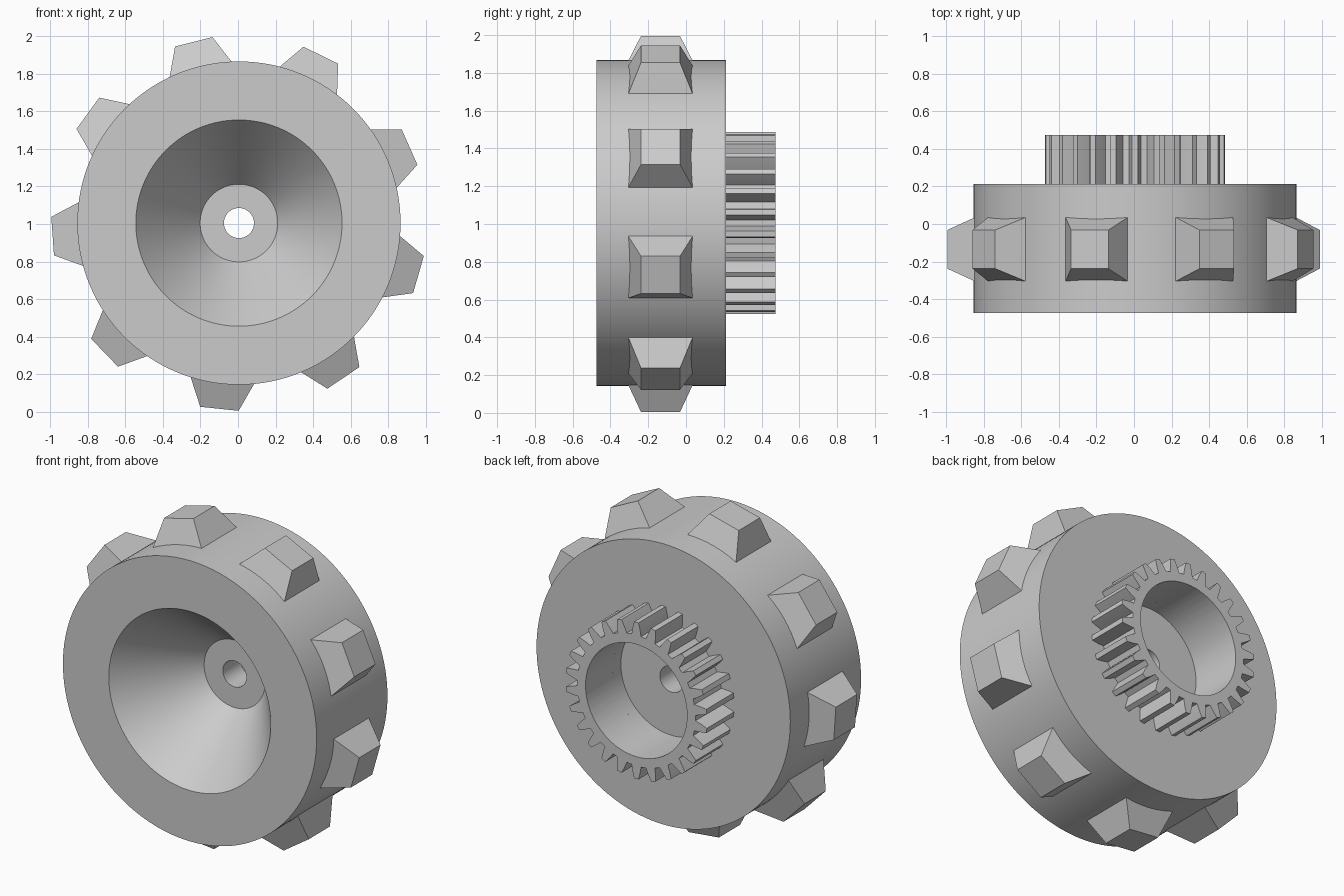
import bpy, bmesh, math
from mathutils import Vector

if "Cube" in bpy.data.objects:
    bpy.data.objects.remove(bpy.data.objects["Cube"])

CX, CZ = 0.005, 1.005          # wheel axis (runs along y)
LUGS, TEETH, SEG = 9, 26, 128

grey = bpy.data.materials.new("plain grey")
grey.diffuse_color = (0.6, 0.6, 0.6, 1)
grey.use_nodes = True
grey.node_tree.nodes["Principled BSDF"].inputs["Base Color"].default_value = grey.diffuse_color


def polar(r, a, y):
    return Vector((CX + r * math.cos(a), y, CZ + r * math.sin(a)))


def finish(name, bm, smooth=True):
    bmesh.ops.recalc_face_normals(bm, faces=bm.faces)
    me = bpy.data.meshes.new(name)
    bm.to_mesh(me)
    bm.free()
    me.materials.append(grey)
    ob = bpy.data.objects.new(name, me)
    bpy.context.collection.objects.link(ob)
    if smooth:
        bpy.ops.object.select_all(action='DESELECT')
        ob.select_set(True)
        bpy.context.view_layer.objects.active = ob
        bpy.ops.object.shade_smooth_by_angle(angle=math.radians(25))
    return ob


def sweep(bm, stations):
    """Join a closed list of closed point loops with quads."""
    rings = [[bm.verts.new(p) for p in loop] for loop in stations]
    n, m = len(rings), len(rings[0])
    for i in range(n):
        a, b = rings[i], rings[(i + 1) % n]
        for j in range(m):
            k = (j + 1) % m
            bm.faces.new((a[j], a[k], b[k], b[j]))


# wheel: dished front, bored back, axle hole
profile = [(0.08, -0.04), (0.207, -0.04), (0.55, -0.475), (0.862, -0.475),
           (0.862, 0.212), (0.345, 0.212), (0.345, 0.132), (0.08, 0.132)]
bm = bmesh.new()
sweep(bm, [[polar(r, math.tau * i / SEG, y) for r, y in profile]
           for i in range(SEG)])
finish("wheel_body", bm)

# gear ring on the back
tooth = [(-0.33, 0.402), (-0.24, 0.44), (-0.13, 0.481),
         (0.13, 0.481), (0.24, 0.44), (0.33, 0.402)]
bm = bmesh.new()
stations = []
for t in range(TEETH):
    for f, r in tooth:
        a = math.pi / 2 + math.tau * (t + f) / TEETH
        stations.append([polar(0.345, a, 0.21), polar(r, a, 0.21),
                         polar(r, a, 0.475), polar(0.345, a, 0.475)])
sweep(bm, stations)
finish("gear_ring", bm)

# tapered tread lugs, rooted inside the rim
for n in range(LUGS):
    a = math.radians(24 + 360 / LUGS * n)
    out = Vector((math.cos(a), 0, math.sin(a)))
    side = Vector((-math.sin(a), 0, math.cos(a)))
    centre = Vector((CX, -0.135, CZ))
    bm = bmesh.new()
    rings = []
    for r, h in ((0.80, 0.19), (0.996, 0.103)):
        rings.append([bm.verts.new(centre + out * r + side * h * s + Vector((0, h * t, 0)))
                      for s, t in ((-1, -1), (1, -1), (1, 1), (-1, 1))])
    for j in range(4):
        k = (j + 1) % 4
        bm.faces.new((rings[0][j], rings[0][k], rings[1][k], rings[1][j]))
    bm.faces.new(rings[0])
    bm.faces.new(rings[1])
    finish(f"tread_lug_{n + 1}", bm, smooth=False)
